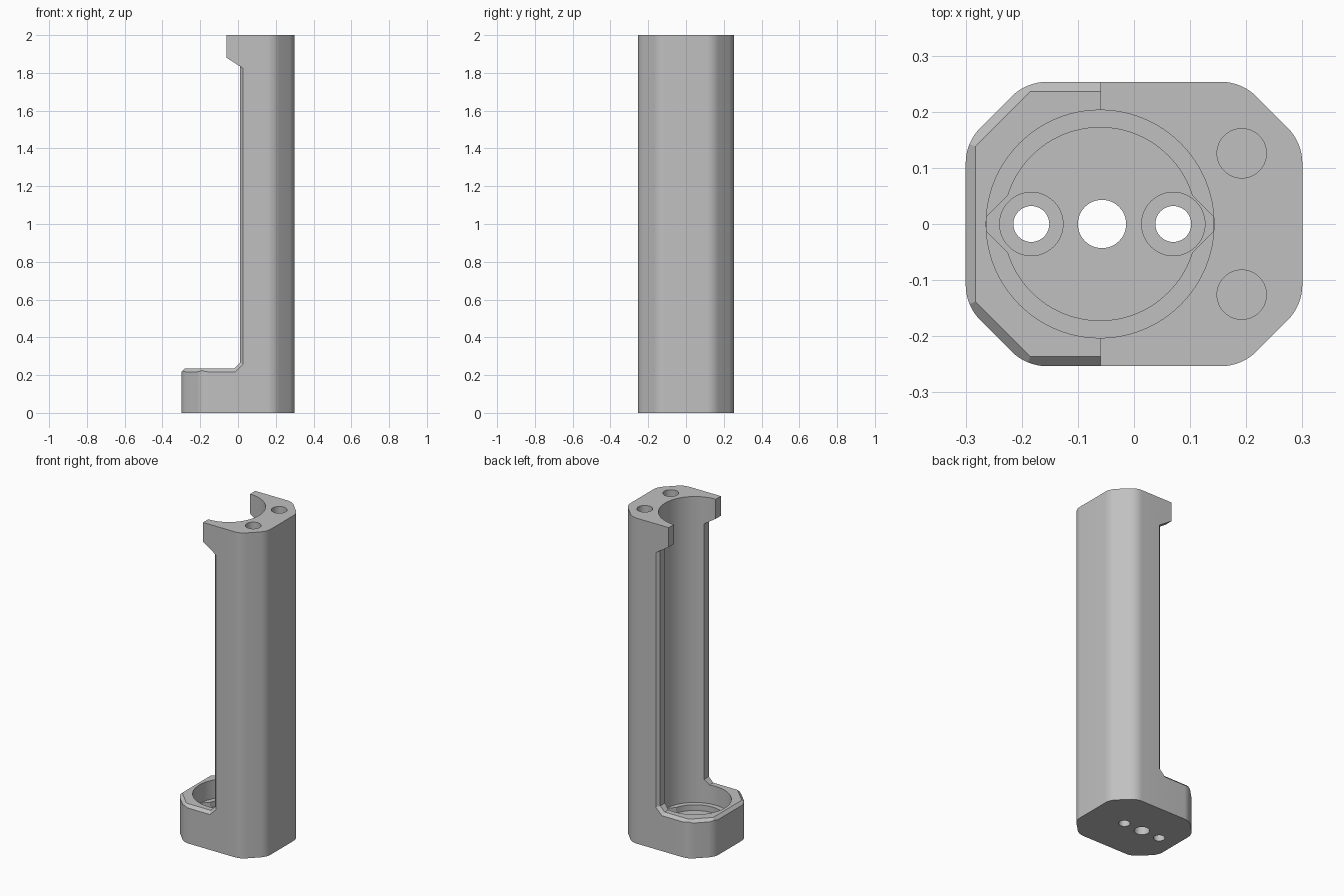
import bpy, bmesh
from math import cos, sin, pi, tan, radians
from mathutils import Vector, Matrix

cube = bpy.data.objects.get("Cube")
if cube:
    bpy.data.objects.remove(cube)

HX, HY, DIAG = 0.30, 0.2535, 0.315   # flat and diagonal face distances
BORE_X, RIM, CH = -0.0605, 0.235, 0.0175

grey = bpy.data.materials.new("plain grey")
grey.use_nodes = True
colour = (0.53, 0.53, 0.53, 1)
grey.diffuse_color = colour
grey.node_tree.nodes["Principled BSDF"].inputs["Base Color"].default_value = colour


def make_object(name, bm):
    bmesh.ops.recalc_face_normals(bm, faces=bm.faces)
    mesh = bpy.data.meshes.new(name)
    bm.to_mesh(mesh)
    bm.free()
    mesh.materials.append(grey)
    obj = bpy.data.objects.new(name, mesh)
    bpy.context.collection.objects.link(obj)
    return obj


def loft(name, sections):
    """Skin equal-length closed sections and cap both ends."""
    bm = bmesh.new()
    rings = [[bm.verts.new(p) for p in s] for s in sections]
    n = len(rings[0])
    for a, b in zip(rings, rings[1:]):
        for i in range(n):
            j = (i + 1) % n
            bm.faces.new((a[i], a[j], b[j], b[i]))
    bm.faces.new(rings[0])
    bm.faces.new(rings[-1])
    return make_object(name, bm)


def prism(name, outline, z0, z1):
    return loft(name, [[(x, y, z) for x, y in outline] for z in (z0, z1)])


def cylinder(name, x, y, r, z0, z1, n=48):
    ring = [(x + r * cos(2 * pi * i / n), y + r * sin(2 * pi * i / n)) for i in range(n)]
    return prism(name, ring, z0, z1)


def rounded_octagon(radius=0.09, steps=8):
    """Octagon with every corner filleted."""
    d = DIAG * 2 ** 0.5
    corners = [(HX, d - HX), (d - HY, HY), (HY - d, HY), (-HX, d - HX),
               (-HX, HX - d), (HY - d, -HY), (d - HY, -HY), (HX, HX - d)]
    pts = []
    for k, c in enumerate(corners):
        mid = radians(22.5 + 45 * k)
        centre = Vector(c) - Vector((cos(mid), sin(mid))) * radius / cos(pi / 8)
        for i in range(steps + 1):
            a = mid - pi / 8 + pi / 4 * i / steps
            pts.append((centre.x + radius * cos(a), centre.y + radius * sin(a)))
    return pts


def notch_section(y, d):
    """Side opening outline, pushed into the body by d for the chamfer."""
    wall = 0.01 + d
    lip = 1.88 - 0.647 * (wall + 0.06)
    outline = [(-0.5, RIM - d), (-0.02 + 0.414 * d, RIM - d),
               (wall, RIM + 0.03 - 0.414 * d), (wall, lip),
               (-0.06, 1.88), (-0.06, 2.1), (-0.5, 2.1)]
    return [(x, y, z) for x, z in outline]


def rim_wedge(angle, dist):
    """Sloping block that chamfers one outer edge of the base rim."""
    u = Vector((cos(angle), sin(angle), 0))
    t = Vector((-sin(angle), cos(angle), 0))
    m = (u + Vector((0, 0, 1))).normalized()
    s = m.cross(t)
    centre = u * dist + Vector((0, 0, RIM - CH)) + m * 0.05
    rot = Matrix((t, s, m)).transposed().to_4x4()
    bm = bmesh.new()
    bmesh.ops.create_cube(bm, size=1, matrix=Matrix.Translation(centre) @ rot
                          @ Matrix.Diagonal((0.4, 0.2, 0.1, 1)))
    return make_object("rim_wedge", bm)


body = prism("holder_body", rounded_octagon(), 0, 2)

# Side opening with flared edges, and the rim chamfers
flare = 0.05
inner = HY - CH
cutters = [loft("side_opening", [
    notch_section(-inner - flare, flare), notch_section(-inner, 0),
    notch_section(inner, 0), notch_section(inner + flare, flare)])]
cutters += [rim_wedge(radians(a), d) for a, d in ((135, DIAG), (180, HX), (225, DIAG))]

# Long bore, stepped seat and its two side wings
cutters.append(cylinder("bore", BORE_X, 0, 0.203, 0.12, 2.1, 96))
cutters.append(cylinder("seat", BORE_X, 0, 0.172, 0.085, 0.2, 96))
wing = [(-0.202, -0.013), (-0.158, -0.057), (0.158, -0.057),
        (0.202, -0.013), (0.202, 0.013), (0.158, 0.057),
        (-0.158, 0.057), (-0.202, 0.013)]
cutters.append(prism("seat_wings", [(BORE_X + x, y) for x, y in wing], 0.085, 0.19))

# Floor holes: centre hole and two counterbored screw holes
cutters.append(cylinder("centre_hole", -0.057, 0, 0.043, -0.1, 0.15))
for x in (-0.183, 0.07):
    cutters.append(cylinder("counterbore", x, 0, 0.0565, 0.045, 0.16))
    cutters.append(cylinder("screw_hole", x, 0, 0.032, -0.1, 0.17))

# Blind holes in the top
for side in (-1, 1):
    cutters.append(cylinder("top_hole", 0.192, side * 0.126, 0.044, 1.8, 2.1))

bpy.context.view_layer.objects.active = body
for cutter in cutters:
    cutter.hide_render = True
    mod = body.modifiers.new("cut", "BOOLEAN")
    mod.operation = "DIFFERENCE"
    mod.solver = "EXACT"
    mod.object = cutter
    bpy.ops.object.modifier_apply(modifier=mod.name)
    bpy.data.objects.remove(cutter)

bpy.ops.object.select_all(action="DESELECT")
body.select_set(True)
bpy.ops.object.shade_smooth_by_angle(angle=radians(20))
